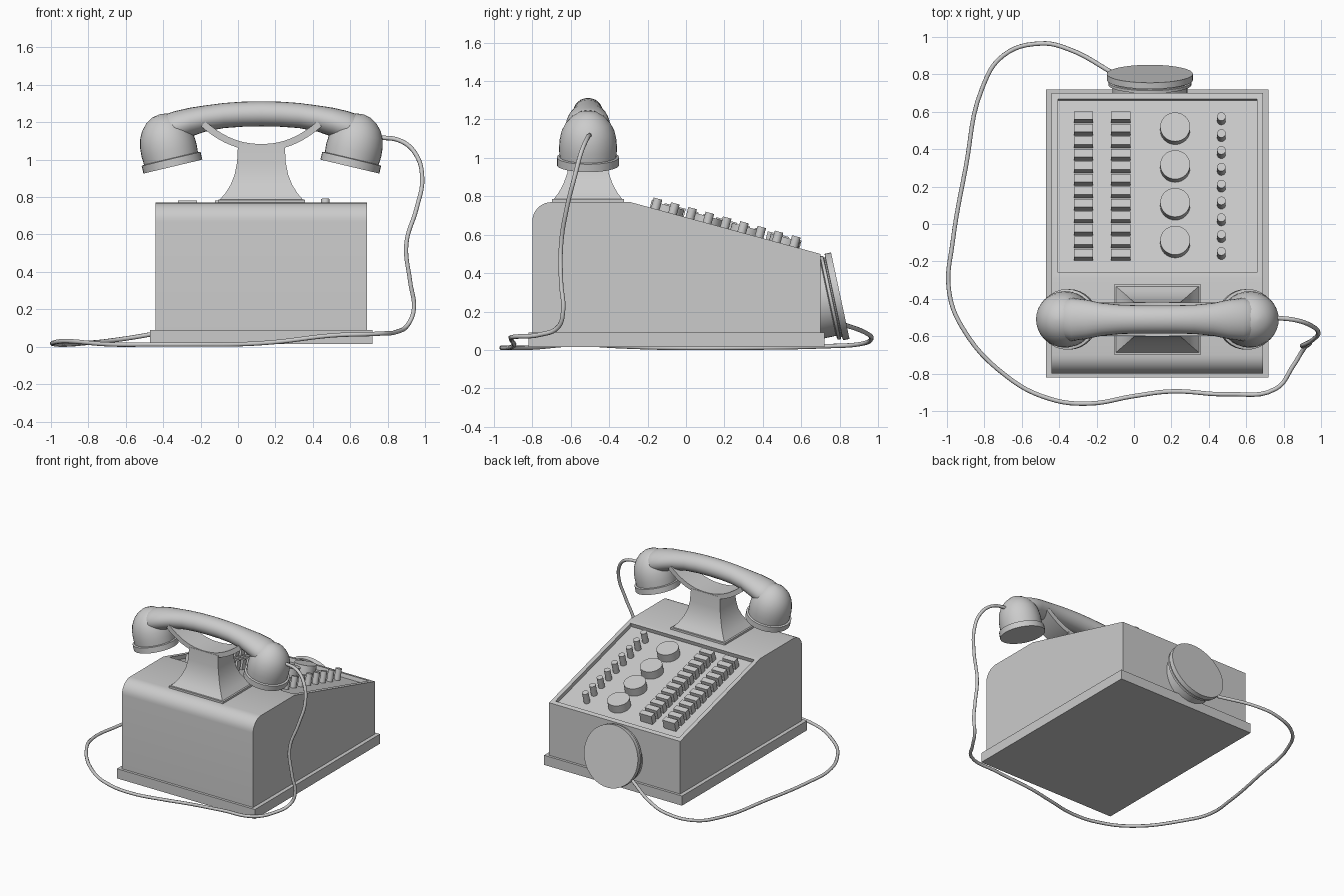
import bpy, bmesh, math
from mathutils import Matrix, Vector

cube = bpy.data.objects.get("Cube")
if cube:
    bpy.data.objects.remove(cube, do_unlink=True)

grey = bpy.data.materials.new("plain_grey")
grey.use_nodes = True
grey.diffuse_color = (0.6, 0.6, 0.6, 1)
grey.node_tree.nodes["Principled BSDF"].inputs["Base Color"].default_value = (0.6, 0.6, 0.6, 1)

CX, CY = 0.125, -0.51      # centre of the handset and its stand


def finish(name, bm, angle=35):
    bmesh.ops.recalc_face_normals(bm, faces=bm.faces)
    mesh = bpy.data.meshes.new(name)
    bm.to_mesh(mesh)
    bm.free()
    mesh.materials.append(grey)
    obj = bpy.data.objects.new(name, mesh)
    bpy.context.collection.objects.link(obj)
    bpy.ops.object.select_all(action="DESELECT")
    obj.select_set(True)
    bpy.context.view_layer.objects.active = obj
    bpy.ops.object.shade_smooth_by_angle(angle=math.radians(angle))
    return obj


def loft(rings):
    """Skin a row of equal closed rings and cap both ends."""
    bm = bmesh.new()
    rows = [[bm.verts.new(p) for p in ring] for ring in rings]
    n = len(rows[0])
    for a, b in zip(rows, rows[1:]):
        for i in range(n):
            j = (i + 1) % n
            bm.faces.new((a[i], a[j], b[j], b[i]))
    bm.faces.new(rows[0])
    bm.faces.new(rows[-1])
    return bm


def circle(rx, ry, z, n=32):
    steps = [2 * math.pi * i / n for i in range(n)]
    return [Vector((rx * math.cos(a), ry * math.sin(a), z)) for a in steps]


def rect(hx, hy, z):
    return [Vector((x * hx, y * hy, z)) for x, y in ((-1, -1), (1, -1), (1, 1), (-1, 1))]


def placed(rings, matrix):
    return [[matrix @ p for p in ring] for ring in rings]


def turned(name, profile, matrix, n=32):
    return finish(name, loft(placed([circle(r, r, z, n) for r, z in profile], matrix)))


def aim(location, direction):
    return Matrix.Translation(location) @ Vector(direction).to_track_quat("Z", "Y").to_matrix().to_4x4()


# Plinth
finish("plinth", loft(placed([rect(0.595, 0.77, 0.015), rect(0.595, 0.77, 0.09)],
                             Matrix.Translation((CX, -0.05, 0)))))

# Case: side profile with a rounded front edge and a sloping panel
side = [(0.7, 0.08), (0.7, 0.5), (-0.29, 0.77)]
for i in range(9):
    a = math.radians(90 + i * 90 / 8)
    side.append((-0.7 + 0.1 * math.cos(a), 0.67 + 0.1 * math.sin(a)))
side.append((-0.8, 0.08))
bm = loft([[(x, y, z) for y, z in side] for x in (-0.44, 0.69)])
bmesh.ops.recalc_face_normals(bm, faces=bm.faces)
slope = [f for f in bm.faces if f.normal.z > 0.9 and 0.2 < f.normal.y < 0.4]
up = slope[0].normal.copy()
bmesh.ops.inset_individual(bm, faces=slope, thickness=0.046)
panel = bmesh.ops.extrude_discrete_faces(bm, faces=slope)["faces"]
bmesh.ops.translate(bm, verts=panel[0].verts, vec=up * -0.03)
finish("case", bm, 25)


def on_panel(x, y):
    """Frame on the sunken panel with its z axis square to the slope."""
    spot = Vector((x, y, 0.77 - (y + 0.29) * 0.27 / 0.99)) - up * 0.03
    return Matrix.Translation(spot) @ Matrix.Rotation(-math.atan2(up.y, up.z), 4, "X")


# Keys and knobs on the panel
for col, x in enumerate((-0.27, -0.07)):
    for row in range(12):
        frame = on_panel(x, 0.57 - row * 0.067)
        finish(f"key_{col}_{row}", loft(placed([rect(0.052, 0.022, -0.005), rect(0.052, 0.022, 0.072)], frame)))
for row in range(4):
    turned(f"round_knob_{row}", [(0.08, -0.005), (0.08, 0.065)], on_panel(0.22, 0.51 - row * 0.202))
for row in range(9):
    turned(f"peg_{row}", [(0.023, -0.005), (0.023, 0.085)], on_panel(0.467, 0.56 - row * 0.09), 16)

# Round speaker on the back, leaning upwards
turned("speaker", [(0.2, -0.14), (0.2, -0.065), (0.222, -0.06), (0.222, -0.045),
                   (0.212, -0.042), (0.212, -0.036), (0.23, -0.034), (0.23, 0)],
       aim((0.085, 0.803, 0.283), (0, 0.978, 0.209)), 48)

# Flared stand
flare = [(0.233, 0.187, 0.765), (0.233, 0.187, 0.785), (0.222, 0.177, 0.787), (0.193, 0.152, 0.82),
         (0.165, 0.128, 0.865), (0.143, 0.108, 0.92), (0.13, 0.098, 0.985), (0.125, 0.092, 1.08)]
finish("stand", loft(placed([rect(*f) for f in flare], Matrix.Translation((CX, CY, 0)))))

# Curved cradle strap
rings = []
for i in range(21):
    x = -0.31 + 0.031 * i
    rise = 0.125 * abs(x / 0.31) ** 2.2
    tilt = math.atan(0.125 * 2.2 / 0.31 * abs(x / 0.31) ** 1.2) * (1 if x > 0 else -1)
    dx, dz = -0.018 * math.sin(tilt), 0.018 * math.cos(tilt)
    rings.append([(CX + x + s * dx, CY + y, 1.066 + rise + s * dz)
                  for s, y in ((-1, -0.09), (1, -0.09), (1, 0.09), (-1, 0.09))])
finish("cradle", loft(rings))

# Handset grip: oval sections along an arch, widening into the cups
half = [(0.56, 1.13, 0.06, 0.06), (0.52, 1.155, 0.1, 0.085), (0.46, 1.175, 0.115, 0.085),
        (0.38, 1.2, 0.105, 0.078), (0.3, 1.22, 0.088, 0.07), (0.2, 1.236, 0.078, 0.067),
        (0.1, 1.243, 0.075, 0.067)]
arch = [(-x, z, w, h) for x, z, w, h in half] + [(0, 1.245, 0.075, 0.067)] + half[::-1]
finish("grip", loft([[Vector((CX + x, CY + p.x, z + p.y)) for p in circle(w, h, 0, 24)]
                     for x, z, w, h in arch]), 60)

# Earpiece and mouthpiece cups
cup = [(0.162, 0), (0.162, 0.042), (0.148, 0.045), (0.151, 0.09), (0.148, 0.135), (0.138, 0.18),
       (0.117, 0.222), (0.086, 0.256), (0.048, 0.28), (0.008, 0.288)]
for name, s in (("right_cup", -1), ("left_cup", 1)):
    turned(name, cup, aim((CX + s * 0.473, CY, 0.963), (s * 0.23, 0, 0.97)))

# Cord from the left cup round the front and right side to the speaker
path = [(0.74, -0.5, 1.12), (0.87, -0.515, 1.1), (0.95, -0.545, 1.03), (0.985, -0.58, 0.9),
        (0.955, -0.62, 0.74), (0.9, -0.65, 0.55), (0.92, -0.65, 0.35), (0.94, -0.64, 0.2),
        (0.91, -0.665, 0.12), (0.85, -0.76, 0.08), (0.76, -0.88, 0.07), (0.5, -0.91, 0.06),
        (0.2, -0.895, 0.025), (0, -0.92, 0.013), (-0.24, -0.96, 0.012), (-0.45, -0.935, 0.012),
        (-0.68, -0.815, 0.012), (-0.92, -0.55, 0.03), (-0.99, -0.35, 0.02), (-0.97, -0.1, 0.012),
        (-0.9, 0.3, 0.012), (-0.81, 0.73, 0.02), (-0.7, 0.9, 0.03), (-0.5, 0.965, 0.06),
        (-0.35, 0.935, 0.09), (-0.1, 0.8, 0.14)]
curve = bpy.data.curves.new("cord", "CURVE")
curve.dimensions = "3D"
curve.bevel_depth = 0.012
curve.bevel_resolution = 2
curve.resolution_u = 6
curve.use_fill_caps = True
spline = curve.splines.new("BEZIER")
spline.bezier_points.add(len(path) - 1)
for point, co in zip(spline.bezier_points, path):
    point.co = co
    point.handle_left_type = point.handle_right_type = "AUTO"
curve.materials.append(grey)
cord = bpy.data.objects.new("cord", curve)
bpy.context.collection.objects.link(cord)
